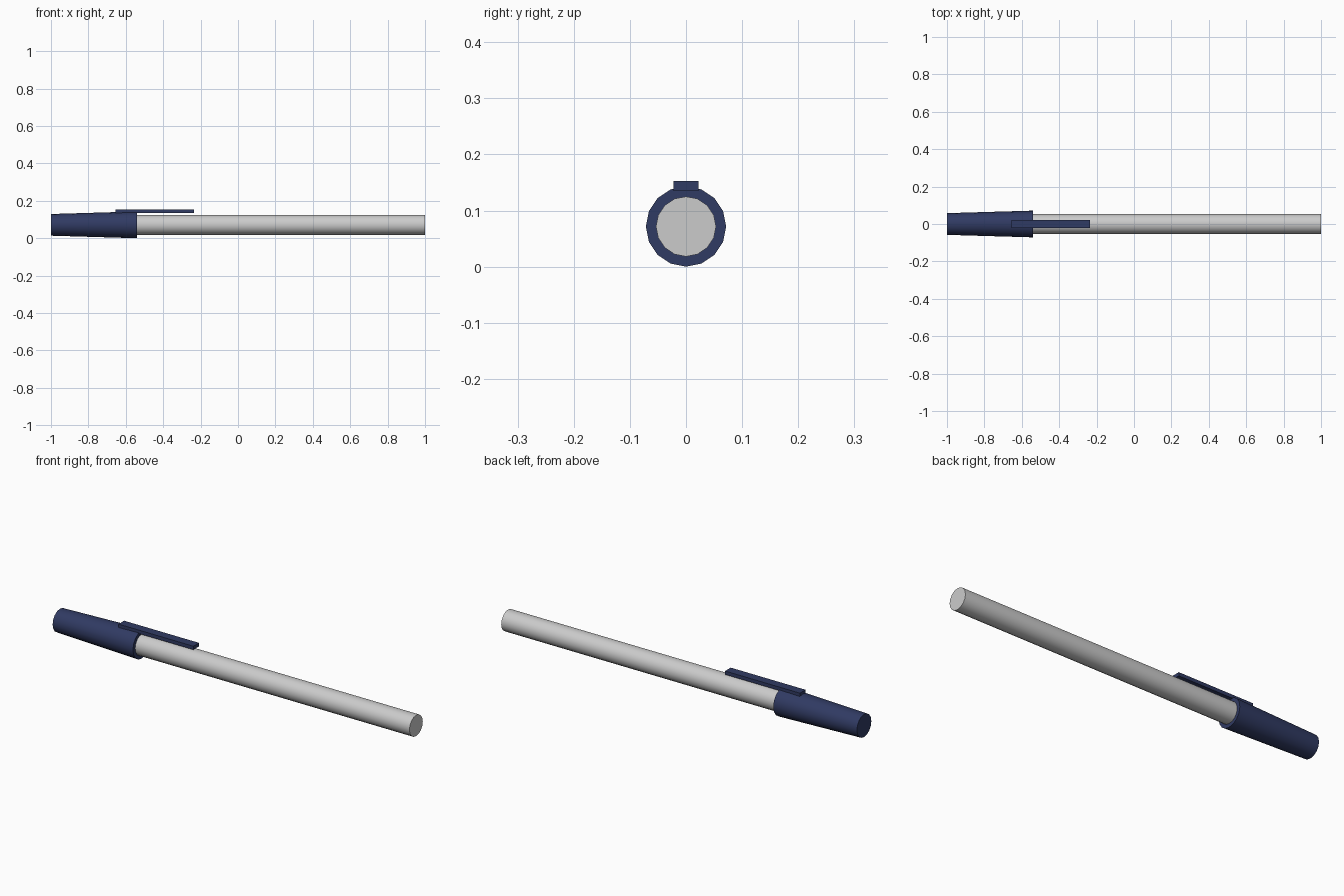
import bpy, math
from mathutils import Matrix

if "Cube" in bpy.data.objects:
    bpy.data.objects.remove(bpy.data.objects["Cube"])

SIDES = 16
AXIS_Z = 0.0715

navy = bpy.data.materials.new("navy")
navy.diffuse_color = (0.03, 0.043, 0.125, 1)
navy.use_nodes = True
navy.node_tree.nodes["Principled BSDF"].inputs["Base Color"].default_value = navy.diffuse_color


def tube(name, x0, x1, r0, r1, mat=None):
    """Closed round bar along x, radius r0 at x0 and r1 at x1."""
    bpy.ops.mesh.primitive_cone_add(vertices=SIDES, radius1=r0, radius2=r1, depth=x1 - x0)
    ob = bpy.context.object
    ob.name = name
    ob.data.transform(Matrix.Rotation(math.pi / 2, 4, 'Y'))
    ob.location = ((x0 + x1) / 2, 0, AXIS_Z)
    if mat:
        ob.data.materials.append(mat)
    bpy.ops.object.shade_smooth_by_angle(angle=math.radians(30))
    return ob


# Barrel, running on inside the cap
tube("barrel", -0.97, 1.0, 0.0535, 0.0535)

# Tapered cap, wider at its mouth
tube("cap", -1.0, -0.54, 0.058, 0.0715, navy)

# Flat pocket clip, partly sunk into the cap
bpy.ops.mesh.primitive_cube_add(size=1)
clip = bpy.context.object
clip.name = "pocket_clip"
clip.data.transform(Matrix.Diagonal((0.42, 0.045, 0.018, 1)))
clip.location = (-0.445, 0, 0.1435)
clip.data.materials.append(navy)
